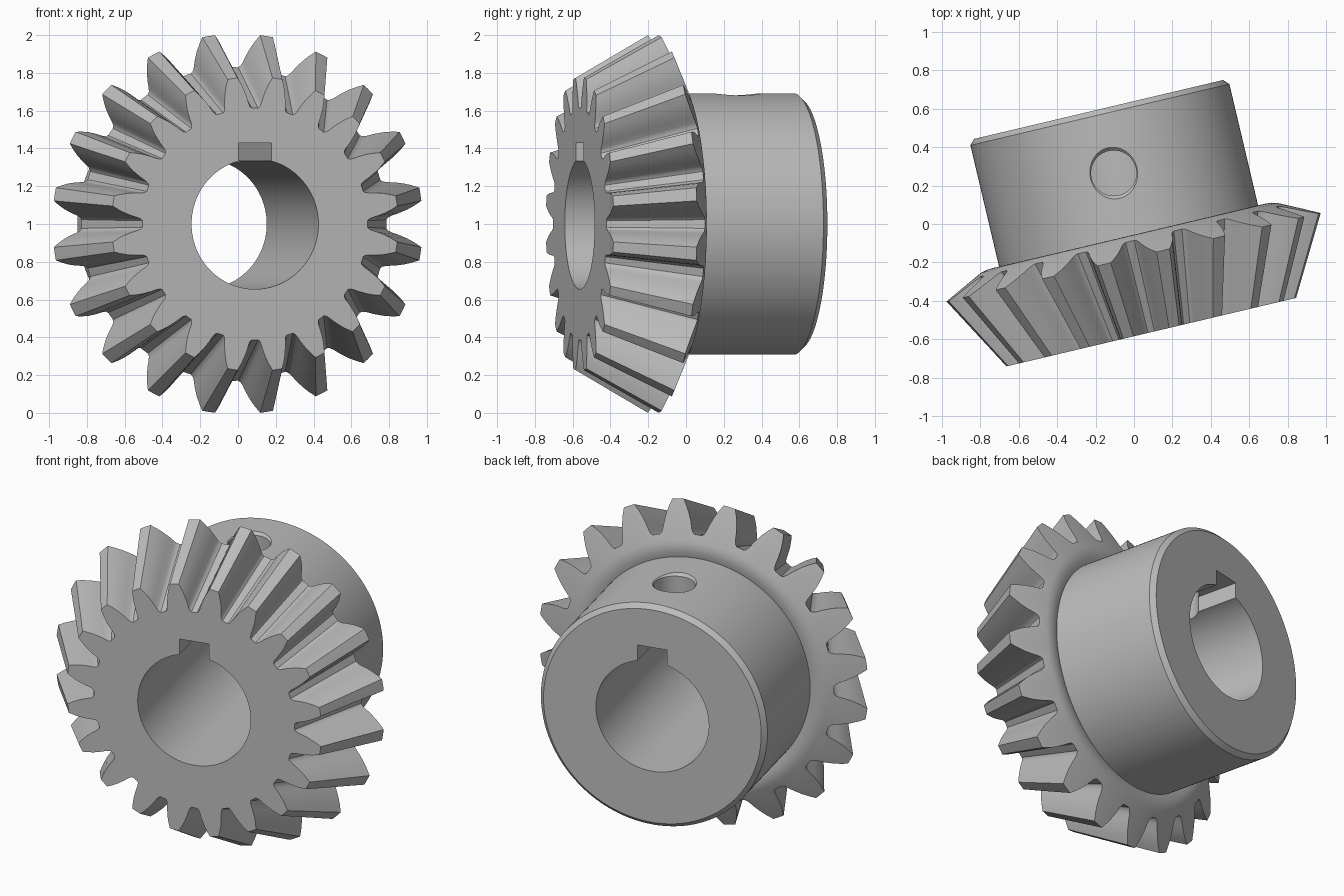
import bpy, bmesh, math
from mathutils import Vector

if "Cube" in bpy.data.objects:
    bpy.data.objects.remove(bpy.data.objects["Cube"])

TEETH = 20
APEX = 1.37          # distance of the cone apex ahead of the front face
BORE, HUB, LENGTH = 0.345, 0.692, 1.19
ROOT_R, ROOT_Y = 0.83, 0.485     # tooth root at the large end
TIP_R, TIP_Y = 1.007, 0.40       # tooth tip at the large end

steel = bpy.data.materials.new("steel grey")
steel.use_nodes = True
grey = (0.5, 0.5, 0.5, 1)
steel.diffuse_color = grey
steel.node_tree.nodes["Principled BSDF"].inputs["Base Color"].default_value = grey


def make_object(name, bm):
    bmesh.ops.recalc_face_normals(bm, faces=bm.faces)
    mesh = bpy.data.meshes.new(name)
    bm.to_mesh(mesh)
    bm.free()
    mesh.materials.append(steel)
    obj = bpy.data.objects.new(name, mesh)
    bpy.context.collection.objects.link(obj)
    return obj


# Half a tooth: (height from root to tip, degrees from the tooth centre)
half = [(1, 2.0), (0.8, 3.2), (0.6, 4.25), (0.35, 5.3), (0.15, 6.0),
        (0.05, 6.6), (0, 7.4)]
tooth = [(h, -a) for h, a in reversed(half)] + [(1, 0)] + half + [(0, 9)]
outline = [(h, math.radians(a + 9 + k * 360 / TEETH))
           for k in range(TEETH) for h, a in tooth]


def ring(bm, radius, y):
    return [bm.verts.new((radius * math.cos(a), y, radius * math.sin(a)))
            for h, a in outline]


def tooth_ring(bm, front):
    # The small end is the large end scaled towards the apex
    verts = []
    for h, a in outline:
        r = ROOT_R + (TIP_R - ROOT_R) * h
        y = ROOT_Y + (TIP_Y - ROOT_Y) * h
        if front:
            r, y = r * APEX / (APEX + y), 0
        verts.append(bm.verts.new((r * math.cos(a), y, r * math.sin(a))))
    return verts


# Gear body: closed loft through bore, teeth, back cone, hub and chamfer
bm = bmesh.new()
rings = [ring(bm, BORE, 0), tooth_ring(bm, True), tooth_ring(bm, False)]
for r, y in [(0.79, 0.504), (0.76, 0.512), (0.725, 0.514), (HUB, 0.506),
             (HUB, LENGTH - 0.028), (HUB - 0.027, LENGTH), (BORE, LENGTH)]:
    rings.append(ring(bm, r, y))
n = len(outline)
for i, low in enumerate(rings):
    high = rings[(i + 1) % len(rings)]
    for j in range(n):
        k = (j + 1) % n
        bm.faces.new((low[j], low[k], high[k], high[j]))
gear = make_object("bevel_gear", bm)

# Keyway cutter
bm = bmesh.new()
bmesh.ops.create_cube(bm, size=1)
bmesh.ops.scale(bm, vec=(0.18, 2, 0.23), verts=bm.verts)
bmesh.ops.translate(bm, vec=(0, LENGTH / 2, 0.315), verts=bm.verts)
keyway = make_object("keyway_cutter", bm)

# Set screw hole cutter with a small countersink
bm = bmesh.new()
profile = [(0, 0.2), (0.118, 0.2), (0.118, 0.675), (0.163, 0.72), (0, 0.72)]
verts = [bm.verts.new((r, 0, z)) for r, z in profile]
edges = [bm.edges.new(pair) for pair in zip(verts, verts[1:])]
bmesh.ops.spin(bm, geom=verts + edges, cent=(0, 0, 0), axis=(0, 0, 1),
               angle=math.tau, steps=48, use_duplicate=False)
bmesh.ops.remove_doubles(bm, verts=bm.verts, dist=0.0005)
bmesh.ops.translate(bm, vec=(0, 0.85, 0), verts=bm.verts)
screw_hole = make_object("screw_hole_cutter", bm)

# Cut, then remove the cutters
bpy.ops.object.select_all(action="DESELECT")
bpy.context.view_layer.objects.active = gear
gear.select_set(True)
for cutter in (keyway, screw_hole):
    cutter.hide_render = True
    mod = gear.modifiers.new(cutter.name, "BOOLEAN")
    mod.operation = "DIFFERENCE"
    mod.solver = "EXACT"
    mod.object = cutter
    bpy.ops.object.modifier_apply(modifier=mod.name)
    bpy.data.objects.remove(cutter)
bpy.ops.object.shade_smooth_by_angle(angle=math.radians(28))

# Stand the gear on its rim, turned slightly about the vertical
gear.rotation_euler = (0, 0, math.radians(13.3))
gear.location = Vector((0.09, -0.5625, 1))
